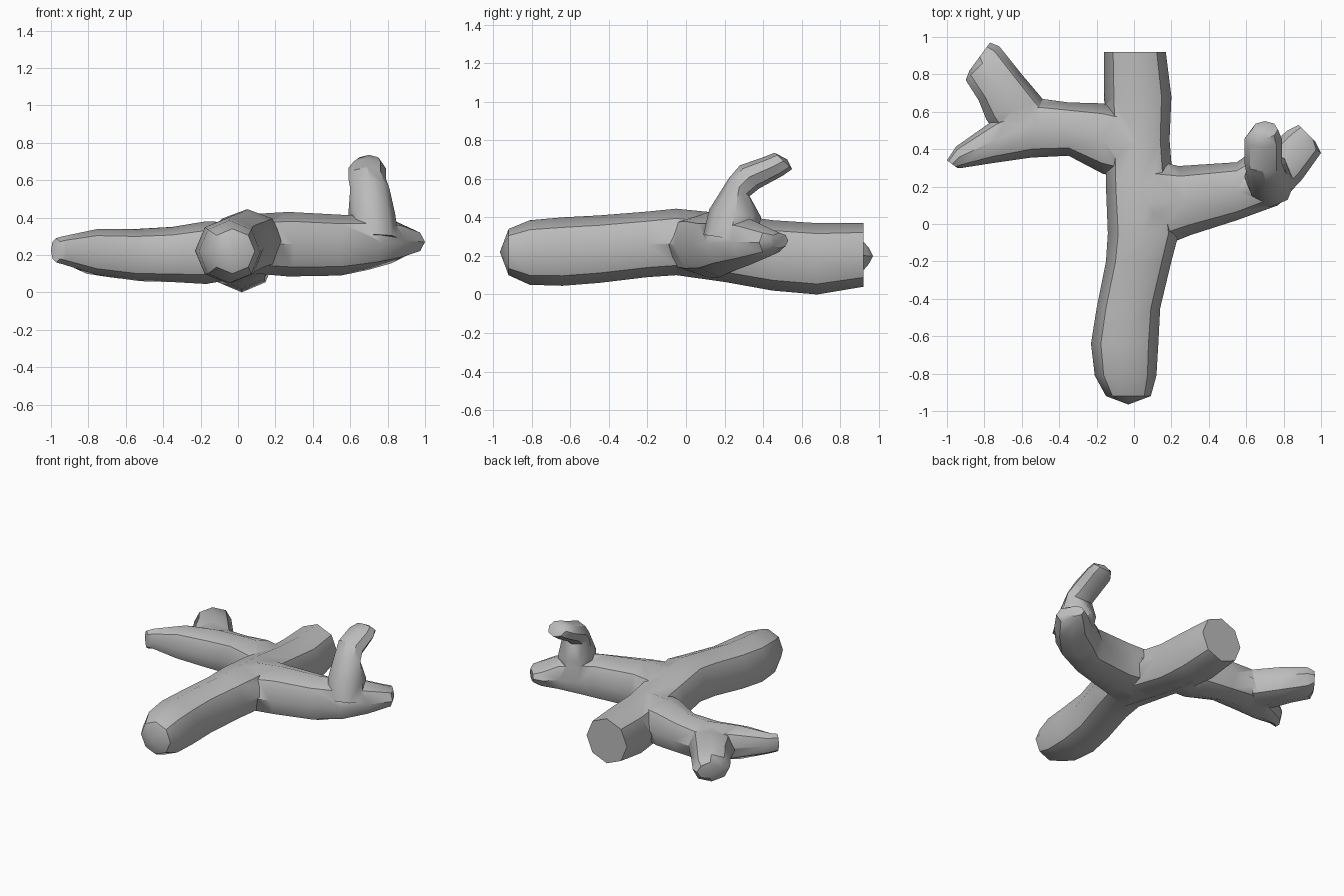
import bpy
import bmesh
from math import cos, sin, pi, radians
from mathutils import Vector

cube = bpy.data.objects.get("Cube")
if cube:
    bpy.data.objects.remove(cube, do_unlink=True)

bark = bpy.data.materials.new("grey_bark")
bark.use_nodes = True
GREY = (0.5, 0.5, 0.5, 1)
bark.diffuse_color = GREY
bark.node_tree.nodes["Principled BSDF"].inputs["Base Color"].default_value = GREY
SIDES = 8


def tube(name, sections, tip=None):
    """Skin eight-sided sections, each given as centre, half width and half height vectors."""
    bm = bmesh.new()
    rings = []
    for centre, wide, high in sections:
        rings.append([bm.verts.new(centre + wide * cos(2 * pi * i / SIDES) + high * sin(2 * pi * i / SIDES))
                      for i in range(SIDES)])
    for a, b in zip(rings, rings[1:]):
        for i in range(SIDES):
            j = (i + 1) % SIDES
            bm.faces.new((a[i], a[j], b[j], b[i]))
    bm.faces.new(rings[0])
    if tip:
        point = bm.verts.new(tip)
        for i in range(SIDES):
            bm.faces.new((rings[-1][i], rings[-1][(i + 1) % SIDES], point))
    else:
        bm.faces.new(rings[-1])
    bmesh.ops.recalc_face_normals(bm, faces=bm.faces)
    mesh = bpy.data.meshes.new(name)
    bm.to_mesh(mesh)
    bm.free()
    mesh.materials.append(bark)
    obj = bpy.data.objects.new(name, mesh)
    bpy.context.collection.objects.link(obj)
    return obj


def flat_section(x0, y0, x1, y1, low, high):
    """Section of a lying limb: its two side points in plan, its bottom and top."""
    a, b = Vector((x0, y0, 0)), Vector((x1, y1, 0))
    mid = Vector((0, 0, (low + high) / 2))
    return (a + b) / 2 + mid, (b - a) / 2, Vector((0, 0, (high - low) / 2))


def rising_section(x0, x1, front, back):
    """Section of a rising limb: side limits in x, front and back points in y, z."""
    a, b = Vector((0, *front)), Vector((0, *back))
    return (a + b) / 2 + Vector(((x0 + x1) / 2, 0, 0)), Vector(((x1 - x0) / 2, 0, 0)), (a - b) / 2


# Main limb, from the cut back end to the rounded front end
trunk_stations = [
    (0.92, -0.16, 0.17, 0.04, 0.37), (0.68, -0.16, 0.2, 0, 0.37),
    (0.45, -0.15, 0.19, 0.02, 0.385), (0.2, -0.15, 0.21, 0.065, 0.42),
    (-0.05, -0.14, 0.24, 0.1, 0.445), (-0.2, -0.15, 0.2, 0.09, 0.43),
    (-0.45, -0.2, 0.14, 0.06, 0.41), (-0.64, -0.23, 0.13, 0.045, 0.4),
    (-0.81, -0.21, 0.12, 0.05, 0.385), (-0.92, -0.15, 0.09, 0.1, 0.34)]
trunk = tube("forked_branch", [flat_section(x0, y, x1, y, lo, hi) for y, x0, x1, lo, hi in trunk_stations],
             tip=(-0.03, -0.965, 0.22))

# Right limb with its pointed fork
right_limb = tube("right_limb", [flat_section(*s) for s in (
    (0.03, 0.22, 0.03, 0.6, 0.08, 0.37), (-0.17, 0.27, -0.17, 0.645, 0.045, 0.38),
    (-0.35, 0.365, -0.35, 0.65, 0.055, 0.35), (-0.55, 0.355, -0.5, 0.67, 0.06, 0.34),
    (-0.76, 0.325, -0.73, 0.57, 0.09, 0.34), (-0.92, 0.3, -0.95, 0.415, 0.15, 0.3),
    (-0.945, 0.3, -1, 0.34, 0.16, 0.29))])

# Blunt back fork of the right limb
right_fork = tube("right_fork", [flat_section(*s) for s in (
    (-0.7, 0.42, -0.4, 0.58, 0.09, 0.32), (-0.79, 0.56, -0.49, 0.67, 0.075, 0.335),
    (-0.83, 0.66, -0.6, 0.8, 0.085, 0.33), (-0.9, 0.77, -0.72, 0.95, 0.1, 0.3),
    (-0.88, 0.82, -0.77, 0.97, 0.14, 0.26))])

# Left limb, bending backwards to its tip
left_limb = tube("left_limb", [flat_section(*s) for s in (
    (0, -0.05, 0, 0.3, 0.11, 0.41), (0.1, -0.14, 0.1, 0.34, 0.1, 0.42),
    (0.3, -0.06, 0.24, 0.31, 0.085, 0.43), (0.55, 0.02, 0.55, 0.33, 0.09, 0.415),
    (0.77, 0.1, 0.62, 0.38, 0.12, 0.41), (0.9, 0.24, 0.74, 0.43, 0.155, 0.39),
    (1, 0.38, 0.82, 0.5, 0.2, 0.34), (0.97, 0.44, 0.88, 0.53, 0.24, 0.32))])

# Rising fork of the left limb
left_fork = tube("left_fork", [rising_section(*s) for s in (
    (0.6, 0.86, (0.09, 0.31), (0.36, 0.27)), (0.59, 0.84, (0.12, 0.44), (0.39, 0.4)),
    (0.6, 0.81, (0.22, 0.6), (0.33, 0.51)), (0.59, 0.79, (0.28, 0.67), (0.38, 0.55)),
    (0.59, 0.79, (0.41, 0.715), (0.5, 0.615)), (0.63, 0.77, (0.46, 0.735), (0.55, 0.65)))],
    tip=(0.7, 0.525, 0.7))

# Fuse all limbs into one skin
bpy.context.view_layer.objects.active = trunk
for limb in (right_limb, right_fork, left_limb, left_fork):
    mod = trunk.modifiers.new("join", 'BOOLEAN')
    mod.operation = 'UNION'
    mod.solver = 'EXACT'
    mod.object = limb
    bpy.ops.object.modifier_apply(modifier=mod.name)
    bpy.data.objects.remove(limb, do_unlink=True)


def facing(face):
    """1 for upper faces, -1 for lower faces, 0 for sides."""
    return (face.normal.z > 0.6) - (face.normal.z < -0.6)


# Smooth skin with creases between the upper, side and lower faces
bm = bmesh.new()
bm.from_mesh(trunk.data)
bm.normal_update()
for face in bm.faces:
    face.smooth = True
for edge in bm.edges:
    if len(edge.link_faces) == 2:
        f, g = edge.link_faces
        turn = edge.calc_face_angle(0)
        edge.smooth = not (turn > radians(50) or (facing(f) != facing(g) and turn > radians(28)))
bm.to_mesh(trunk.data)
bm.free()
